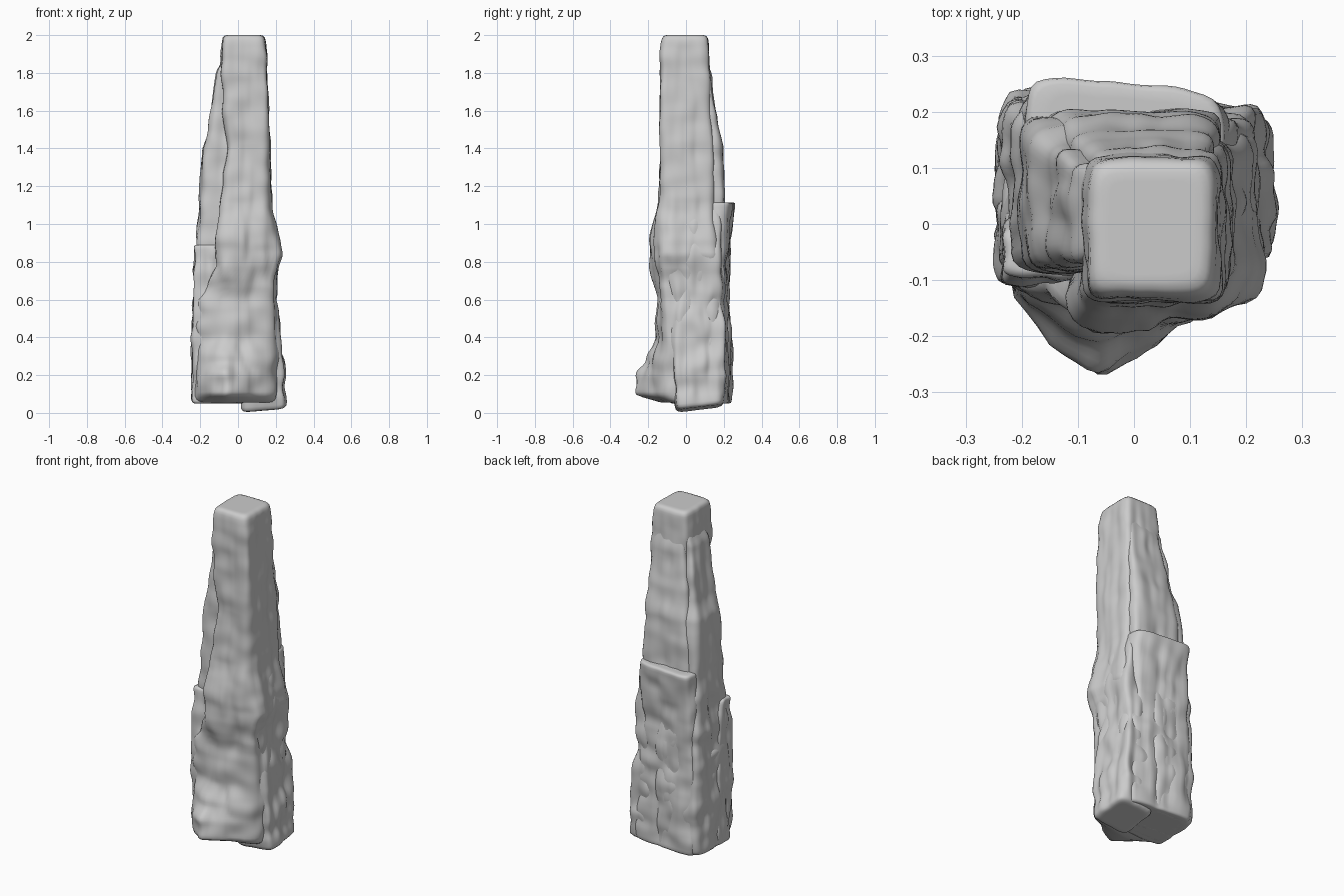
import bpy, bmesh, math
from mathutils import Vector, noise

N = 80       # points around each ring
STEP = 0.014 # vertical ring spacing


def sample(keys, z):
    """Interpolate the (z, x0, x1, y0, y1, nose) sections at height z."""
    for a, b in zip(keys, keys[1:]):
        if z <= b[0]:
            t = (z - a[0]) / (b[0] - a[0])
            t = t * t * (3 - 2 * t) * 0.5 + t * 0.5
            return [p + (q - p) * t for p, q in zip(a[1:], b[1:])]
    return keys[-1][1:]


def slab(name, keys, seed=0.0, power=7, cap=0.022, tilt=(0, 0), skew=0):
    """Loft a weathered, nearly square column through a few sections."""
    keys = [tuple(k) + (0,) * (6 - len(k)) for k in keys]
    z0, z1 = keys[0][0], keys[-1][0]
    n = max(4, round((z1 - z0) / STEP))
    levels = [(z0 + (z1 - z0) * i / n) for i in range(n + 1)]
    levels = [z0] * 4 + [z0 + .004] + levels[1:-1] + [z1 - .004] + [z1] * 4
    last = len(levels) - 1
    bm = bmesh.new()
    rings = []
    for i, z in enumerate(levels):
        x0, x1, y0, y1, nose = sample(keys, z)
        cx, cy, hx, hy = (x0 + x1) / 2, (y0 + y1) / 2, (x1 - x0) / 2, (y1 - y0) / 2
        d = min(z - z0, z1 - z)
        # rounded rim, then shrinking rings across the flat ends
        inset = cap * (1 - math.sqrt(max(0, 1 - (1 - min(d / cap, 1)) ** 2)))
        edge = min(i, last - i)
        shrink = (0.3, 0.6, 0.85, 1.0)[edge] if edge < 4 else 1.0
        fade = 0.3 + 0.7 * min(1, d / 0.08)
        # rougher stone on the lower half
        rough = 0.009 + 0.007 * max(0, min(1, (1.2 - z) / 0.3))
        ring = []
        for k in range(N):
            a = 2 * math.pi * k / N
            c, s = math.cos(a), math.sin(a)
            r = (abs(c) ** power + abs(s) ** power) ** (-1 / power)
            ux, uy = c * r, s * r
            x = cx + ux * (hx - inset) * shrink
            y = cy + uy * (hy - inset) * shrink + skew * (x - cx)
            # wedge-shaped nose on the front face, longer to the right
            if uy < 0:
                reach = 0.17 if x < -0.07 else 0.28
                w = max(0, 1 - math.hypot(x + 0.07, 0.02) / reach)
                y -= nose * shrink * min(1, -uy * 1.2) * w
            q = Vector((x, y, z)) + Vector((seed, seed * 2, seed * 3))
            strata = noise.noise(Vector((q.x * 5, q.y * 5, q.z * 13)))
            groove = noise.noise(Vector((q.x * 22, q.y * 22, q.z * 3)))
            lump = noise.noise(q * 9)
            off = rough * fade * shrink * (0.4 * strata + 0.9 * groove + 1.1 * lump)
            x += c * off
            y += s * off
            drop = max(0, 1 - (z - z0) / 0.25)
            zz = z + drop * (tilt[0] * (x - x0) + tilt[1] * (y - y0))
            ring.append(bm.verts.new((x, y, zz)))
        rings.append(ring)
    for lo, hi in zip(rings, rings[1:]):
        for k in range(N):
            j = (k + 1) % N
            bm.faces.new((lo[k], lo[j], hi[j], hi[k]))
    bm.faces.new(rings[0][::-1])
    bm.faces.new(rings[-1])
    bmesh.ops.recalc_face_normals(bm, faces=bm.faces)
    for f in bm.faces:
        f.smooth = True
    me = bpy.data.meshes.new(name)
    bm.to_mesh(me)
    bm.free()
    ob = bpy.data.objects.new(name, me)
    bpy.context.collection.objects.link(ob)
    return ob


# Central pillar with the square top and the wedge foot
slab("pillar_core", [
    (0.055, -.23, .20, -.08, .19, .08), (0.10, -.23, .205, -.11, .19, .165),
    (0.20, -.23, .21, -.115, .19, .165), (0.28, -.23, .21, -.12, .19, .10),
    (0.40, -.228, .21, -.125, .19, .035), (0.60, -.222, .198, -.128, .185, .025),
    (0.68, -.17, .198, -.132, .18, .03), (0.78, -.11, .21, -.135, .175, .06),
    (0.84, -.11, .226, -.138, .175, .07), (0.90, -.11, .215, -.14, .17, .075),
    (1.02, -.10, .192, -.14, .16, .04), (1.12, -.09, .175, -.138, .155, .01),
    (1.40, -.06, .168, -.135, .15),
    (1.60, -.085, .162, -.137, .135), (1.85, -.09, .155, -.137, .122),
    (1.95, -.085, .148, -.132, .115), (2.0, -.08, .14, -.124, .112)], seed=1.3)

# Tall slab down the left side
slab("left_slab", [
    (0.05, -.245, .05, -.07, .225), (0.30, -.242, .05, -.08, .235),
    (0.60, -.232, .05, -.085, .225), (0.90, -.217, .05, -.09, .21),
    (1.20, -.20, .05, -.085, .19), (1.40, -.188, .05, -.08, .175),
    (1.50, -.155, .05, -.075, .145), (1.70, -.125, .05, -.07, .122),
    (1.80, -.112, .05, -.07, .11), (1.88, -.08, .04, -.06, .10)], seed=4.1)

# Short ledge block at the front left
slab("left_ledge_block", [
    (0.05, -.24, .0, -.085, .05), (0.30, -.24, .0, -.105, .05),
    (0.60, -.235, .0, -.112, .03), (0.75, -.232, .0, -.11, .01),
    (0.89, -.235, .0, -.095, -.01)], seed=7.7, cap=.012)

# Upper back slab
slab("upper_back_slab", [
    (0.90, -.16, .15, 0, .205), (1.20, -.16, .15, 0, .20),
    (1.40, -.14, .15, 0, .195), (1.55, -.11, .145, 0, .165),
    (1.75, -.08, .14, 0, .138), (1.88, -.06, .13, 0, .112)], seed=10.2)

# Lower back slab with the broken shelf
slab("lower_back_slab", [
    (0.05, -.21, .20, 0, .23), (0.40, -.21, .19, 0, .228),
    (0.70, -.205, .175, 0, .222), (0.90, -.20, .17, 0, .226),
    (1.02, -.195, .165, 0, .24), (1.115, -.19, .16, 0, .252)],
    seed=13.5, cap=.012, power=6, skew=-.09)

# Right slab reaching down to the ground, fading into the pillar above
slab("right_slab", [
    (0.0, .02, .252, -.05, .195), (0.20, .02, .246, -.065, .205),
    (0.40, .02, .222, -.09, .205), (0.60, .02, .203, -.10, .20),
    (0.74, .02, .204, -.10, .195), (0.84, .02, .215, -.10, .19),
    (0.95, .02, .195, -.09, .185), (1.12, .02, .155, -.08, .17)],
    seed=16.9, tilt=(.08, .12))
